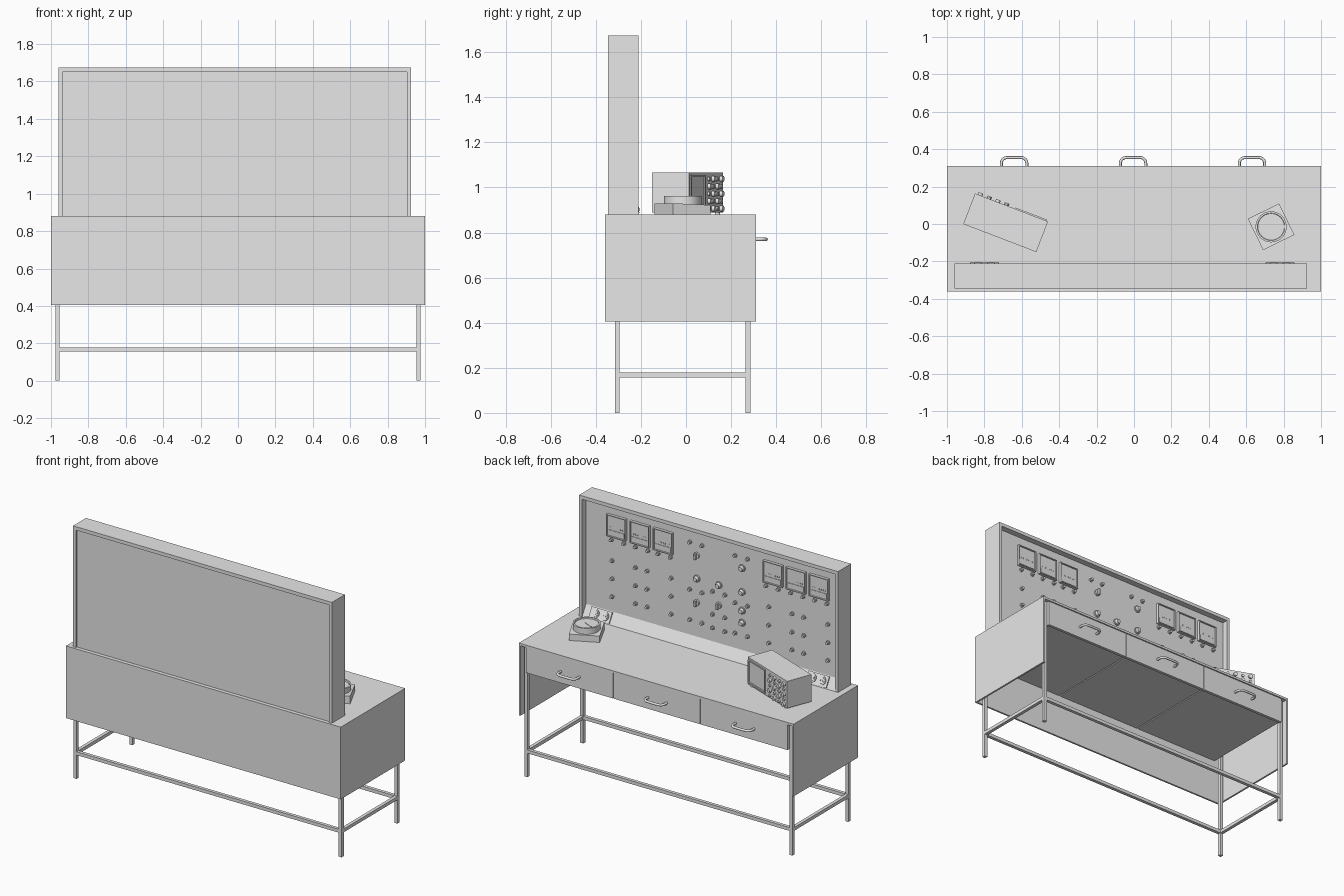
import bpy, bmesh, math
from mathutils import Matrix, Vector

if "Cube" in bpy.data.objects:
    bpy.data.objects.remove(bpy.data.objects["Cube"])

grey = bpy.data.materials.new("light_grey")
grey.use_nodes = True
grey.diffuse_color = (0.8, 0.8, 0.8, 1)
grey.node_tree.nodes["Principled BSDF"].inputs["Base Color"].default_value = (0.8, 0.8, 0.8, 1)
IDENT = Matrix.Identity(4)
BACKWARD = Matrix.Rotation(-math.pi / 2, 4, 'X')  # cylinder axis along +y


def finish(name, bm, place=IDENT):
    bmesh.ops.transform(bm, matrix=place, verts=bm.verts)
    mesh = bpy.data.meshes.new(name)
    bm.to_mesh(mesh)
    bm.free()
    mesh.materials.append(grey)
    obj = bpy.data.objects.new(name, mesh)
    bpy.context.collection.objects.link(obj)
    bpy.ops.object.select_all(action='DESELECT')
    obj.select_set(True)
    bpy.context.view_layer.objects.active = obj
    bpy.ops.object.shade_smooth_by_angle()
    return obj


def add_box(bm, lo, hi):
    lo, hi = Vector(lo), Vector(hi)
    size = Matrix.Diagonal((*(hi - lo), 1))
    return bmesh.ops.create_cube(bm, size=1, matrix=Matrix.Translation((lo + hi) / 2) @ size)["verts"]


def box(name, lo, hi, place=IDENT):
    bm = bmesh.new()
    add_box(bm, lo, hi)
    return finish(name, bm, place)


def add_knob(bm, at, radius, depth, turn=BACKWARD, taper=1.0, sides=16):
    m = Matrix.Translation(at) @ turn @ Matrix.Translation((0, 0, depth / 2))
    bmesh.ops.create_cone(bm, cap_ends=True, segments=sides, radius1=radius,
                          radius2=radius * taper, depth=depth, matrix=m)


def add_framed_plate(bm, lo, hi, rim, sink):
    # Box whose +y face is inset and pushed in to leave a raised rim
    verts = add_box(bm, lo, hi)
    bm.normal_update()
    face = max({f for v in verts for f in v.link_faces}, key=lambda f: f.calc_center_median().y)
    bmesh.ops.inset_region(bm, faces=[face], thickness=rim)
    bmesh.ops.inset_region(bm, faces=[face], thickness=0.001, depth=-sink)


# Desk shell, open at the bottom and at the drawer side
T = 0.012
box("desk_top", (-1, -0.36, 0.865), (1, 0.31, 0.88))
box("desk_rear_panel", (-1, -0.36, 0.405), (1, -0.36 + T, 0.866))
for side, s in (("left", 1), ("right", -1)):
    a, b = sorted((s, s * (1 - T)))
    box(side + "_side_panel", (a, -0.36, 0.405), (b, 0.31, 0.866))

# Tube frame
for s in (-1, 1):
    x = s * 0.965
    for y in (-0.305, 0.275):
        box("leg", (x - 0.011, y - 0.011, 0), (x + 0.011, y + 0.011, 0.866))
    box("side_rail", (x - 0.011, -0.305, 0.157), (x + 0.011, 0.275, 0.179))
for y in (-0.305, 0.275):
    box("long_rail", (-0.965, y - 0.011, 0.157), (0.965, y + 0.011, 0.179))

# Drawers with bent tube handles
W = 0.636
for i in (-1, 0, 1):
    x = i * W
    box("drawer_front", (x - W / 2 + 0.002, 0.285, 0.695), (x + W / 2 - 0.002, 0.304, 0.863))
    box("drawer_body", (x - W / 2 + 0.004, -0.347, 0.7), (x + W / 2 - 0.004, 0.286, 0.85))
    curve = bpy.data.curves.new("drawer_handle", 'CURVE')
    curve.dimensions = '3D'
    curve.bevel_depth = 0.008
    curve.bevel_resolution = 2
    path = curve.splines.new('POLY')
    arc = [(0.068 - 0.03 * (1 - math.cos(t)), 0.325 + 0.03 * math.sin(t))
           for t in (k * math.pi / 12 for k in range(7))]
    pts = [(0.068, 0.3)] + arc
    pts += [(-px, py) for px, py in reversed(pts)]
    path.points.add(len(pts) - 1)
    for p, (px, py) in zip(path.points, pts):
        p.co = (x - 0.005 + px, py, 0.77, 1)
    curve.materials.append(grey)
    bpy.context.collection.objects.link(bpy.data.objects.new("drawer_handle", curve))

# Upright panel and its frame
X0, X1, PY = -0.96, 0.925, -0.25
box("panel_frame_top", (X0, -0.345, 1.652), (X1, -0.21, 1.675))
box("panel_frame_right", (X0, -0.345, 0.88), (X0 + 0.022, -0.21, 1.652))
box("panel_frame_left", (X1 - 0.022, -0.345, 0.88), (X1, -0.21, 1.652))
box("panel_board", (X0 + 0.022, -0.335, 0.88), (X1 - 0.022, PY, 1.652))

# Sloped strip along the foot of the panel
bm = bmesh.new()
ends = [[bm.verts.new((x, y, z)) for y, z in ((PY, 0.88), (-0.21, 0.88), (PY, 0.95))]
        for x in (X0 + 0.022, X1 - 0.022)]
bm.faces.new(ends[0])
bm.faces.new(ends[1])
for k in range(3):
    j = (k + 1) % 3
    bm.faces.new((ends[0][k], ends[0][j], ends[1][j], ends[1][k]))
bmesh.ops.recalc_face_normals(bm, faces=bm.faces)
finish("sloped_strip", bm)

# Double sockets on the strip
tilt = Matrix.Rotation(math.atan2(0.04, 0.07), 4, 'X')
for x in (0.78, -0.8):
    bm = bmesh.new()
    add_box(bm, (-0.075, 0, -0.036), (0.075, 0.008, 0.036))
    for dx in (-0.035, 0.035):
        ring = Matrix.Translation((dx, 0.008, 0)) @ BACKWARD
        add_knob(bm, (dx, 0.008, 0), 0.027, 0.006, sides=24)
        add_knob(bm, (dx, 0.014, 0), 0.02, 0.003, sides=24)
        for hole in (-0.008, 0.008):
            add_knob(bm, (dx + hole, 0.017, 0), 0.004, 0.003, sides=8)
    finish("double_socket", bm, Matrix.Translation((x, -0.23, 0.915)) @ tilt)

# Panel meters
for x in (0.675, 0.505, 0.335, -0.465, -0.632, -0.8):
    bm = bmesh.new()
    add_framed_plate(bm, (-0.07, 0, -0.072), (0.07, 0.018, 0.072), 0.008, 0.008)
    add_box(bm, (-0.058, 0.008, -0.06), (0.058, 0.013, -0.028))
    for k in range(-3, 4):
        add_box(bm, (k * 0.015 - 0.002, 0.009, -0.015), (k * 0.015 + 0.002, 0.012, -0.007))
    finish("panel_meter", bm, Matrix.Translation((x, PY, 1.517)))

# Small terminals on the panel
spots = [(c + d, 1.422) for c in (0.67, 0.495, 0.33, -0.455, -0.635, -0.81) for d in (-0.045, 0.045)]
spots += [(x, z) for x in (0.71, 0.54, 0.455, 0.28, -0.43, -0.6, -0.685, -0.86)
          for z in (1.287, 1.167, 1.05)]
spots += [(c + d, z) for c in (0.1, -0.23) for d in (-0.045, 0.045) for z in (1.56, 1.25, 1.05)]
spots += [(-0.066 + d, z) for d in (-0.045, 0.045) for z in (1.28, 1.13, 1.04)]
bm = bmesh.new()
for x, z in spots:
    add_knob(bm, (x, PY, z), 0.013, 0.008, sides=12)
    add_knob(bm, (x, PY + 0.008, z), 0.009, 0.012, sides=12)
finish("terminals", bm)

# Larger lamps and selector switches
bm = bmesh.new()
for x, z in [(-0.235, 1.49), (-0.235, 1.21), (-0.235, 1.13)] + [(x, 1.333) for x in (0.095, -0.066, -0.235)]:
    add_knob(bm, (x, PY, z), 0.023, 0.008)
    add_knob(bm, (x, PY + 0.008, z), 0.018, 0.016, taper=0.75)
finish("lamps", bm)
bm = bmesh.new()
for x, z in ((0.095, 1.485), (0.095, 1.175), (-0.066, 1.2)):
    add_knob(bm, (x, PY, z), 0.02, 0.012)
    add_box(bm, (x - 0.006, PY, z - 0.02), (x + 0.006, PY + 0.03, z + 0.02))
finish("selector_switches", bm)

# Bench oscilloscope, turned on the desk
place = Matrix.Translation((-0.685, 0.01, 0.88)) @ Matrix.Rotation(math.radians(-21), 4, 'Z')
box("scope_body", (-0.209, -0.091, 0.008), (0.209, 0.084, 0.186), place)
bm = bmesh.new()
for x in (-0.18, 0.18):
    for y in (-0.07, 0.07):
        add_knob(bm, (x, y, 0), 0.012, 0.009, turn=IDENT)
finish("scope_feet", bm, place)
bm = bmesh.new()
add_framed_plate(bm, (0.02, 0.083, 0.02), (0.2, 0.091, 0.175), 0.012, 0.006)
finish("scope_screen", bm, place)
bm = bmesh.new()
for i in range(4):
    for j in range(5):
        big = (i + j) % 2 == 0
        add_knob(bm, (-0.18 + i * 0.05, 0.084, 0.026 + j * 0.033),
                 0.013 if big else 0.009, 0.014 if big else 0.009)
finish("scope_knobs", bm, place)

# Round dial instrument
place = Matrix.Translation((0.733, -0.015, 0.88)) @ Matrix.Rotation(math.radians(26), 4, 'Z')
bm = bmesh.new()
for v in add_box(bm, (-0.093, -0.093, 0), (0.093, 0.093, 0.05)):
    if v.co.y > 0 and v.co.z > 0.01:
        v.co.z = 0.042
finish("dial_base", bm, place)
bm = bmesh.new()
add_knob(bm, (0, 0, 0.04), 0.083, 0.042, turn=IDENT, sides=40)
cap = max(bm.faces, key=lambda f: f.calc_center_median().z)
bmesh.ops.inset_region(bm, faces=[cap], thickness=0.01)
bmesh.ops.inset_region(bm, faces=[cap], thickness=0.002, depth=-0.008)
finish("dial_case", bm, place)
box("dial_needle", (-0.003, -0.015, 0.072), (0.003, 0.055, 0.077), place @ Matrix.Rotation(0.7, 4, 'Z'))
